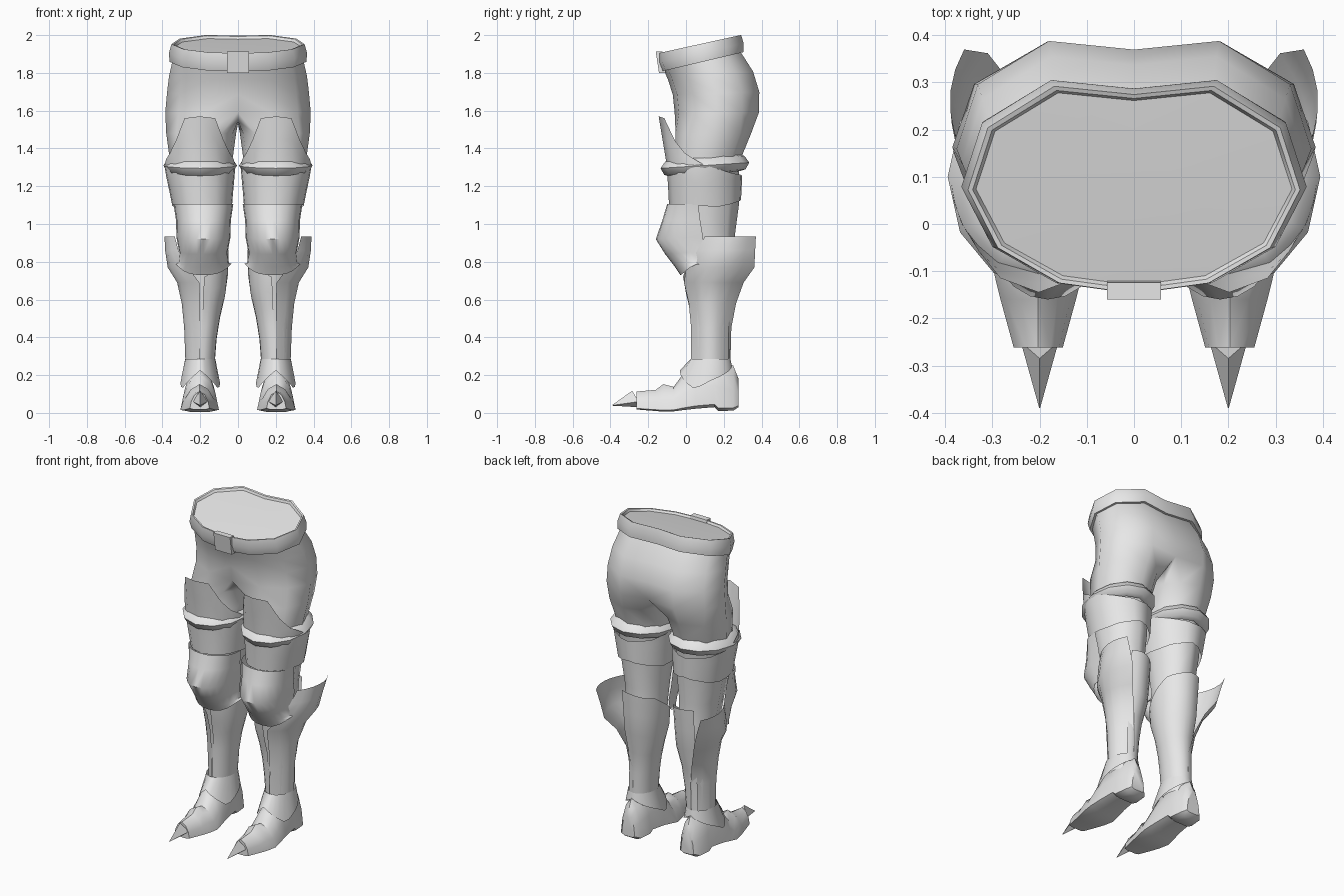
import bpy, bmesh, math

if "Cube" in bpy.data.objects:
    bpy.data.objects.remove(bpy.data.objects["Cube"])

steel = bpy.data.materials.new("light_grey")
steel.diffuse_color = (0.8, 0.8, 0.8, 1)
steel.use_nodes = True
steel.node_tree.nodes["Principled BSDF"].inputs["Base Color"].default_value = steel.diffuse_color


def loft(name, rows, closed=True, cap_start=False, cap_end=False, angle=50, mirror=True):
    """Skin rows of points; mirrored across x = 0 for the other side."""
    bm = bmesh.new()
    vs = [[bm.verts.new(p) for p in r] for r in rows]
    for a, b in zip(vs, vs[1:]):
        n = len(a)
        for i in range(n if closed else n - 1):
            j = (i + 1) % n
            bm.faces.new((a[i], a[j], b[j], b[i]))
    if cap_start:
        bm.faces.new(vs[0])
    if cap_end:
        bm.faces.new(vs[-1])
    return finish(name, bm, angle, mirror)


def finish(name, bm, angle=50, mirror=True):
    bmesh.ops.recalc_face_normals(bm, faces=bm.faces)
    me = bpy.data.meshes.new(name)
    bm.to_mesh(me)
    bm.free()
    me.materials.append(steel)
    ob = bpy.data.objects.new(name, me)
    bpy.context.collection.objects.link(ob)
    bpy.ops.object.select_all(action='DESELECT')
    ob.select_set(True)
    bpy.context.view_layer.objects.active = ob
    bpy.ops.object.shade_smooth_by_angle(angle=math.radians(angle))
    if mirror:
        m = ob.modifiers.new("mirror", 'MIRROR')
        m.merge_threshold = 0.0005
    return ob


def polar(a, cx, cy, rx, ry, z):
    """0 = front, 90 = outer side, 180 = back."""
    a = math.radians(a)
    return (cx + rx * math.sin(a), cy - ry * math.cos(a), z)


def lerp(table, x):
    for (x0, y0), (x1, y1) in zip(table, table[1:]):
        if x <= x1:
            return y0 + (y1 - y0) * max(0, x - x0) / (x1 - x0)
    return table[-1][1]


# Half outline of the hips, front centre to back centre (width, depth fractions)
HALF = [(0, 0), (.45, .05), (.82, .22), (1, .5), (.88, .8), (.48, 1), (0, .96)]


def half_ring(z, w, yf, yb, slope):
    out = []
    for u, v in HALF:
        y = yf + v * (yb - yf)
        out.append((u * w, y, z + slope * (y - 0.08)))
    return out


# Hips and legs: half rings above the crotch, full rings for the leg below it
bm = bmesh.new()
hips = [(1.87, .345, -.12, .285, .23), (1.78, .365, -.095, .355, .1),
        (1.69, .376, -.07, .388, .03), (1.59, .385, -.06, .386, 0)]
rows = [[bm.verts.new(p) for p in half_ring(*h)] for h in hips]
for a, b in zip(rows, rows[1:]):
    for i in range(6):
        bm.faces.new((a[i], a[i + 1], b[i + 1], b[i]))
crotch = [bm.verts.new((0, y, z)) for y, z in ((.27, 1.545), (.13, 1.53), (.01, 1.545))]
prev = rows[-1] + crotch
ANG = [-35, 0, 45, 90, 135, 180, 215, 245, 270, 295]
legs = [(1.48, .195, .145, .185, .2), (1.37, .195, .12, .17, .18), (1.28, .195, .1, .155, .18),
        (1.1, .19, .1, .137, .18), (.95, .185, .11, .12, .15), (.82, .18, .125, .11, .14),
        (.68, .178, .135, .115, .135), (.55, .19, .133, .095, .105),
        (.42, .198, .13, .075, .098), (.2, .2, .13, .066, .09)]
for z, cx, cy, rx, ry in legs:
    ring = [bm.verts.new(polar(a, cx, cy, rx, ry, z)) for a in ANG]
    for i in range(10):
        j = (i + 1) % 10
        bm.faces.new((prev[i], prev[j], ring[j], ring[i]))
    prev = ring
finish("hips_and_legs", bm, 70)

# Tilted belt with a gently sunken cap closing the waist
belt = [half_ring(1.862, .335, -.11, .275, .235), half_ring(1.857, .362, -.13, .305, .235),
        half_ring(1.905, .366, -.148, .305, .23), half_ring(1.954, .352, -.147, .292, .22),
        half_ring(1.952, .342, -.138, .283, .22), half_ring(1.938, .335, -.13, .278, .22),
        half_ring(1.94, .17, -.03, .18, .22)]
loft("belt", belt, closed=False, cap_end=True, angle=45)

# Buckle plate
loft("buckle", [[(x, y + d, z) for x, y, z in ((-.057, -.137, 1.8), (.057, -.137, 1.8),
     (.057, -.154, 1.912), (-.057, -.154, 1.912))] for d in (-.006, .03)],
     cap_start=True, cap_end=True, angle=30, mirror=False)

# Rolled hem at the end of the trousers
steps = range(0, 360, 30)
loft("thigh_roll", [[polar(a, .2, .1, .145 + r, .185 + r, z - .015 * math.cos(math.radians(a)))
     for a in steps] for r, z in ((0, 1.355), (.025, 1.345), (.05, 1.31), (.03, 1.275), (0, 1.265))])

# Thigh guard: tube with a high front and low back
TOP = [(0, 1.57), (28, 1.56), (45, 1.44), (60, 1.375), (90, 1.31), (135, 1.27), (180, 1.255)]
BOT = [(0, 1.1), (85, 1.1), (100, 1.085), (180, 1.13)]
RX = [(1.1, .158), (1.3, .188), (1.57, .172)]
RY = [(1.1, .19), (1.3, .2), (1.57, .245)]
around = [-165, -135, -110, -90, -75, -60, -45, -28, 0, 28, 45, 60, 75, 90, 110, 135, 165, 180]
guard = []
for t in (0, .25, .5, .75, 1):
    row = []
    for a in around:
        z0, z1 = lerp(BOT, abs(a)), lerp(TOP, abs(a))
        z = z0 + t * (z1 - z0)
        row.append(polar(a, .19 + .06 * min(.2, z - 1.1), .1, lerp(RX, z), lerp(RY, z), z))
    guard.append(row)
loft("thigh_guard", guard)

# Knee guard: front half shell bulging at the kneecap
knee = []
for z, rx, yf, yb, lift in ((1.105, .158, -.1, .065, 0), (1.02, .145, -.125, .075, 0),
                            (.92, .143, -.16, .09, .01), (.84, .128, -.11, .092, .01),
                            (.775, .135, -.06, .092, .02), (.73, .148, -.03, .09, .06)):
    row = []
    for a in range(-90, 91, 15):
        s, c = math.sin(math.radians(a)), math.cos(math.radians(a))
        row.append((.183 + rx * s, yb + (yf - yb) * c ** .8 if c > .01 else yb,
                    z + lift * abs(s) ** 3))
    knee.append(row)
loft("knee_guard", knee, closed=False)

# Inner shin guard with a raised rim behind the knee
RIM = [(150, .93), (180, .93), (240, .9), (300, .78), (360, .72)]
SHIN = [(.28, .078), (.42, .082), (.55, .1), (.66, .123), (.93, .135)]
DEPTH = [(.28, .102), (.42, .104), (.55, .112), (.68, .145), (.93, .165)]
shin = []
for t in (0, .2, .4, .6, .8, 1):
    row = []
    for a in range(150, 361, 15):
        z = .28 + t * (lerp(RIM, a) - .28)
        row.append(polar(a, lerp([(.28, .2), (.68, .18), (.93, .18)], z), .133,
                         lerp(SHIN, z), lerp(DEPTH, z), z))
    shin.append(row)
loft("inner_shin_guard", shin, closed=False)

# Outer shin guard flaring up into a wing: front, side and back point per height
wing = []
for z, f, s, b in ((.26, (.2, .025), (.278, .13), (.2, .235)),
                   (.45, (.2, .027), (.285, .13), (.2, .24)),
                   (.58, (.2, .015), (.298, .125), (.225, .265)),
                   (.69, (.205, -.01), (.322, .13), (.265, .305)),
                   (.77, (.265, .0), (.372, .17), (.31, .362)),
                   (.86, (.315, .06), (.386, .21), (.335, .366)),
                   (.935, (.335, .1), (.389, .24), (.36, .37))):
    row = []
    for i in range(7):
        t = i / 6
        # quadratic curve passing through the side point
        w = ((1 - t) * (1 - 2 * t), 4 * t * (1 - t), t * (2 * t - 1))
        row.append(tuple(sum(k * p[n] for k, p in zip(w, (f, s, b))) for n in (0, 1)) + (z,))
    wing.append(row)
loft("outer_shin_guard", wing, closed=False)

# Ankle cuff: flared in front, drooping at the sides
CUFF = [(0, .225), (35, .17), (65, .125), (100, .17), (180, .25)]
cuff_top, cuff_low = [], []
for a in range(-165, 181, 15):
    cuff_top.append(polar(a, .2, .13, .08, .105, .285))
    cuff_low.append(polar(a, .2, .105, .105, .138, lerp(CUFF, abs(a))))
loft("ankle_cuff", [cuff_top, cuff_low])

# Boot: cross-sections from heel to toe (y, half width, bottom, top)
boot = []
for y, w, b, t in ((.278, .045, .03, .18), (.25, .07, .012, .25), (.17, .078, .01, .29),
                   (.15, .08, .03, .29), (.05, .09, .022, .27), (-.02, .1, .014, .2),
                   (-.065, .102, .008, .138), (-.12, .09, .006, .152),
                   (-.16, .08, .01, .122), (-.262, .052, .018, .113)):
    h = t - b
    boot.append([(.203 + u * w, y, b + v * h) for u, v in
                 ((-.6, 0), (.6, 0), (1, .06), (.85, .45), (.5, .82), (0, 1),
                  (-.5, .82), (-.85, .45), (-1, .06))])
loft("boot", boot, cap_start=True, cap_end=True, angle=45)

# Pointed toe claw
loft("toe_claw", [[(.16, -.25, .06), (.2, -.285, .117), (.24, -.25, .06), (.2, -.25, .03)],
                  [(.199, -.39, .04), (.2, -.39, .042), (.201, -.39, .04), (.2, -.39, .038)]],
     cap_start=True, cap_end=True, angle=30)
